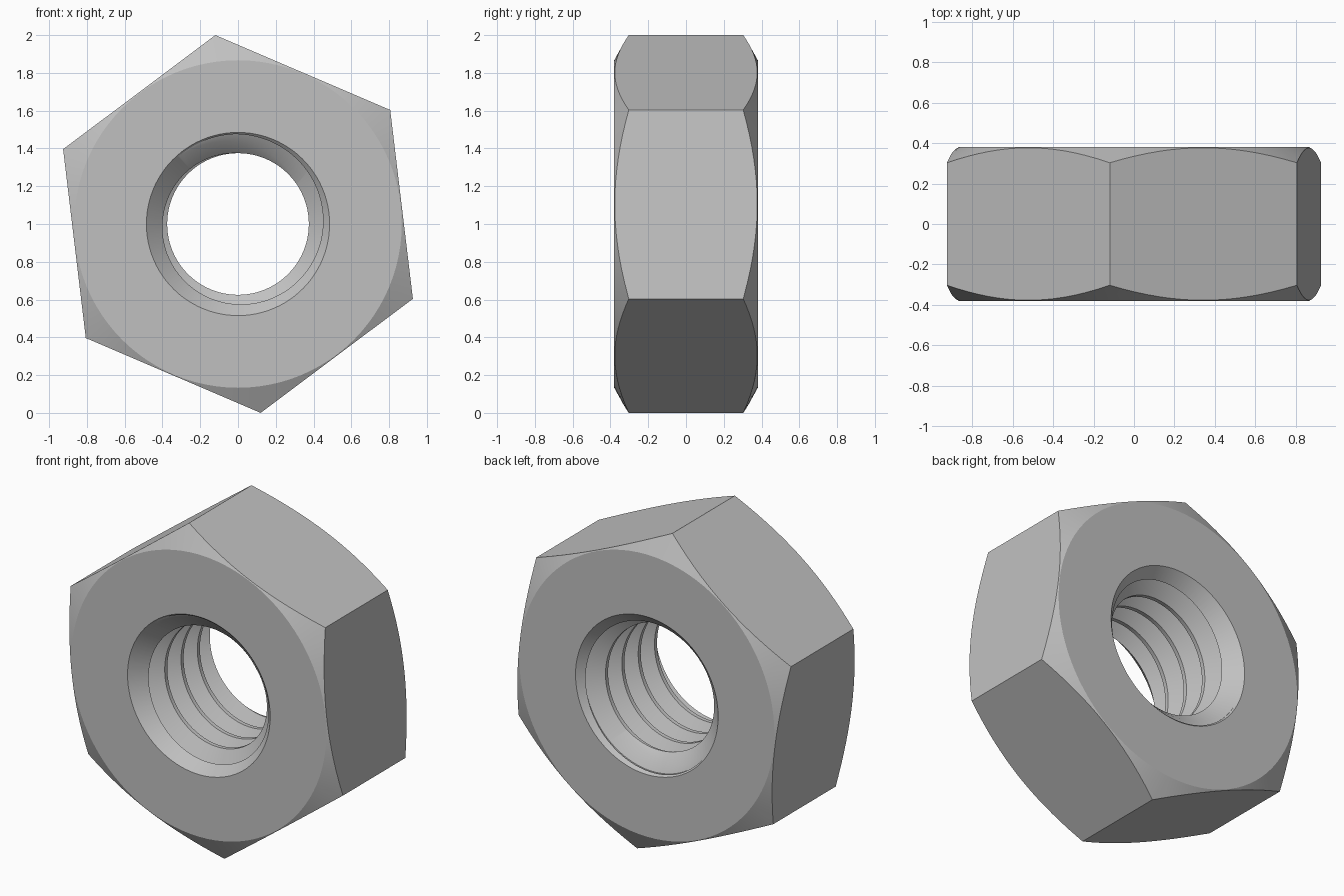
import bpy, bmesh, math

if "Cube" in bpy.data.objects:
    bpy.data.objects.remove(bpy.data.objects["Cube"])

N = 96            # segments round the axis
H = 0.38          # half thickness
PITCH = 0.1586
R_MINOR, R_MAJOR = 0.375, 0.476


def point(r, a, y):
    return (r * math.cos(a), y, 1 + r * math.sin(a))


def finish(name, bm):
    bmesh.ops.recalc_face_normals(bm, faces=bm.faces[:])
    me = bpy.data.meshes.new(name)
    bm.to_mesh(me)
    bm.free()
    ob = bpy.data.objects.new(name, me)
    bpy.context.collection.objects.link(ob)
    return ob


def lathe(name, profile, n=N, phase=0.0):
    """Closed solid turned round the y axis from (radius, y) points."""
    bm = bmesh.new()
    rings = [[bm.verts.new(point(r, phase + math.tau * i / n, y)) for i in range(n)]
             for r, y in profile]
    for a, b in zip(rings, rings[1:]):
        for i in range(n):
            k = (i + 1) % n
            bm.faces.new((a[i], a[k], b[k], b[i]))
    bm.faces.new(rings[0])
    bm.faces.new(rings[-1])
    return finish(name, bm)


def thread_cutter(turns=10):
    """Right-hand helical solid, longer than the nut."""
    crest = 0.025
    flank = (R_MAJOR - R_MINOR) * math.tan(math.radians(30))
    feats = [(0, R_MINOR), (crest, R_MINOR),
             (crest + flank, R_MAJOR), (PITCH - flank, R_MAJOR)]
    base = -0.32 - (crest + flank / 2) - 3 * PITCH
    rows = 4 * turns
    bm = bmesh.new()
    cols = []
    for i in range(N):
        a = -math.pi / 2 + math.tau * i / N
        cols.append([bm.verts.new(point(feats[j % 4][1], a,
                     base + (j // 4 - i / N) * PITCH + feats[j % 4][0]))
                     for j in range(rows)])
    for i in range(N):
        # the last column joins the first one turn lower
        nxt, s = (cols[i + 1], 0) if i < N - 1 else (cols[0], 4)
        for j in range(s, rows - 1):
            bm.faces.new((cols[i][j], cols[i][j + 1], nxt[j + 1 - s], nxt[j - s]))
    # close both ends with fans to the axis
    border = [e for e in bm.edges if e.is_boundary]
    for sign in (-1, 1):
        part = [e for e in border if e.verts[0].co.y * sign > 0]
        mid = sum(e.verts[0].co.y for e in part) / len(part)
        tip = bm.verts.new((0, mid, 1))
        for e in part:
            bm.faces.new((e.verts[0], e.verts[1], tip))
    return finish("thread_cutter", bm)


def cut(target, tool, operation):
    mod = target.modifiers.new(tool.name, 'BOOLEAN')
    mod.operation = operation
    mod.solver = 'EXACT'
    mod.object = tool
    bpy.context.view_layer.objects.active = target
    bpy.ops.object.modifier_apply(modifier=mod.name)
    bpy.data.objects.remove(tool, do_unlink=True)


# hexagonal body
nut = lathe("hex_nut", [(1.007, -0.5), (1.007, 0.5)], 6, math.radians(96.84))

# corner chamfers on both faces
R_FACE, REACH, SLOPE = 0.867, 0.3, 0.55
y_out = H - REACH * SLOPE
cut(nut, lathe("chamfer_form", [(R_FACE, -H), (R_FACE + REACH, -y_out),
                                (R_FACE + REACH, y_out), (R_FACE, H)]), 'INTERSECT')

# threaded bore
cut(nut, thread_cutter(), 'DIFFERENCE')

# 45 degree countersinks
for side in (-1, 1):
    cut(nut, lathe("countersink", [(0.585, side * (H + 0.1)), (0.335, side * (H - 0.15))],
                   N, 0.011), 'DIFFERENCE')

# steel colour and shading
steel = bpy.data.materials.new("grey_steel")
steel.diffuse_color = (0.53, 0.53, 0.53, 1)
steel.use_nodes = True
steel.node_tree.nodes["Principled BSDF"].inputs["Base Color"].default_value = steel.diffuse_color
nut.data.materials.clear()
nut.data.materials.append(steel)
for p in nut.data.polygons:
    p.material_index = 0
bpy.ops.object.select_all(action='DESELECT')
nut.select_set(True)
bpy.context.view_layer.objects.active = nut
bpy.ops.object.shade_smooth_by_angle(angle=math.radians(20))
